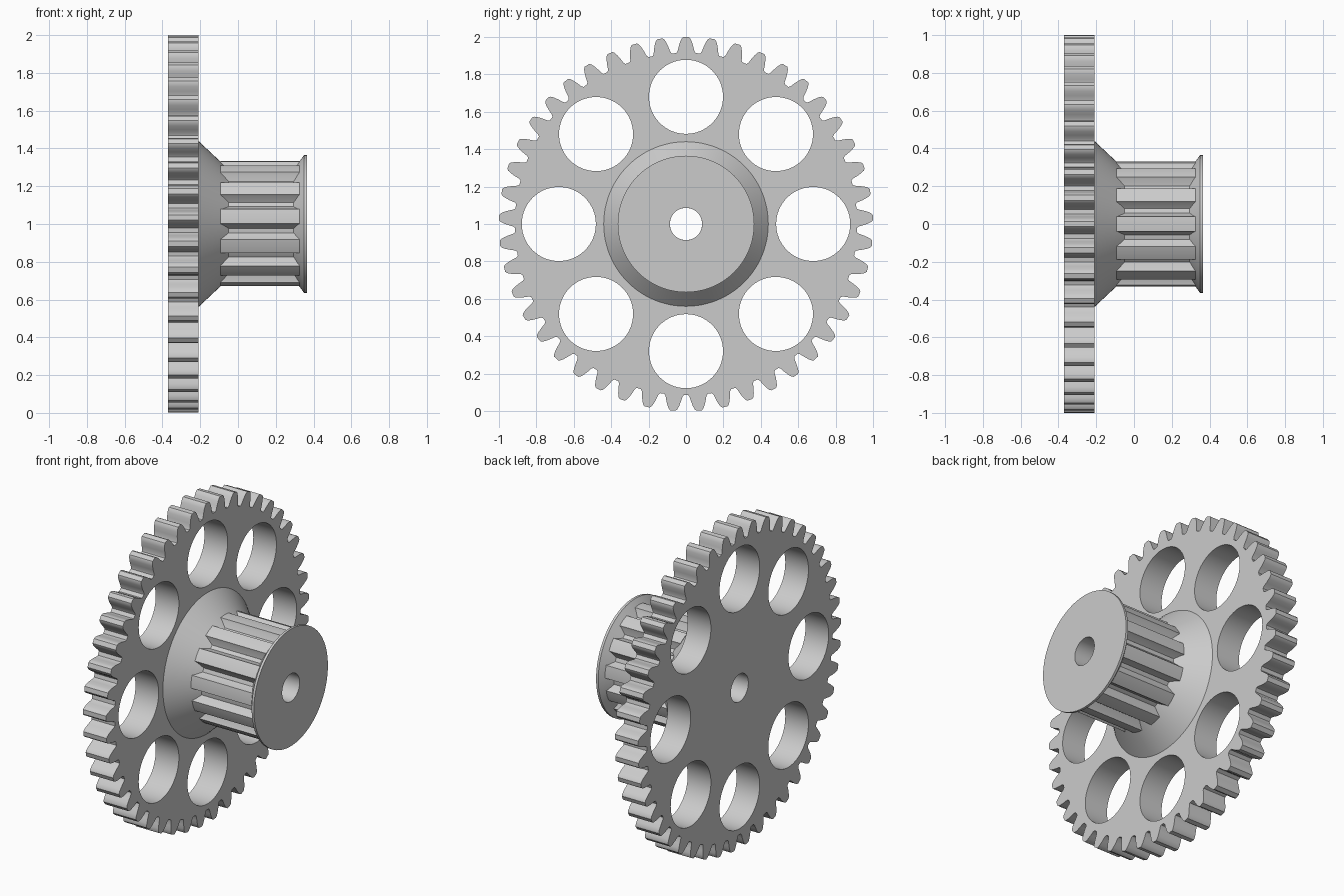
import bpy, bmesh
from math import sin, cos, pi, radians

if "Cube" in bpy.data.objects:
    bpy.data.objects.remove(bpy.data.objects["Cube"])

grey = bpy.data.materials.new("light grey")
grey.diffuse_color = (0.6, 0.6, 0.6, 1)
grey.use_nodes = True
grey.node_tree.nodes["Principled BSDF"].inputs["Base Color"].default_value = grey.diffuse_color

GEAR_X, GEAR_THICK, BORE = -0.37, 0.16, 0.086
GEAR_TEETH, PULLEY_TEETH = 45, 13


def point(x, r, a):
    """Point at radius r and angle a from the top, around the x axle."""
    return (x, r * sin(a), 1 + r * cos(a))


def circle(x, r, n, cy=0.0, cz=0.0):
    return [(x, cy + r * sin(2 * pi * i / n), 1 + cz + r * cos(2 * pi * i / n)) for i in range(n)]


def finish(bm, name):
    bmesh.ops.recalc_face_normals(bm, faces=bm.faces)
    mesh = bpy.data.meshes.new(name)
    bm.to_mesh(mesh)
    bm.free()
    mesh.materials.append(grey)
    obj = bpy.data.objects.new(name, mesh)
    bpy.context.collection.objects.link(obj)
    bpy.ops.object.select_all(action="DESELECT")
    obj.select_set(True)
    bpy.context.view_layer.objects.active = obj
    bpy.ops.object.shade_smooth_by_angle(angle=radians(25))
    return obj


def plate(name, loops, thick):
    """Fill an outline with holes and extrude it along the axle."""
    bm = bmesh.new()
    edges = []
    for loop in loops:
        vs = [bm.verts.new(p) for p in loop]
        edges += [bm.edges.new((vs[i - 1], vs[i])) for i in range(len(vs))]
    bmesh.ops.triangle_fill(bm, use_beauty=True, edges=edges, normal=(1, 0, 0))
    ext = bmesh.ops.extrude_face_region(bm, geom=bm.faces[:], use_keep_orig=True)
    moved = [g for g in ext["geom"] if isinstance(g, bmesh.types.BMVert)]
    bmesh.ops.translate(bm, verts=moved, vec=(thick, 0, 0))
    return finish(bm, name)


def lathe(name, profile, n):
    """Closed ring of (x, radius) points turned around the axle."""
    bm = bmesh.new()
    rings = [[bm.verts.new(p) for p in circle(x, r, n)] for x, r in profile]
    for k in range(len(rings)):
        a, b = rings[k - 1], rings[k]
        for i in range(n):
            bm.faces.new((a[i - 1], a[i], b[i], b[i - 1]))
    return finish(bm, name)


# Spur gear: half tooth as (radius, half width), mirrored and repeated
half = [(0.915, 0.052), (0.925, 0.045), (0.95, 0.039), (0.975, 0.031), (0.992, 0.023), (1.0, 0.014)]
tooth = [(r, -w / r) for r, w in half] + [(r, w / r) for r, w in reversed(half)]
outline = [point(GEAR_X, r, a + 2 * pi * k / GEAR_TEETH) for k in range(GEAR_TEETH) for r, a in tooth]
holes = [circle(GEAR_X, 0.198, 64, 0.68 * sin(k * pi / 4), 0.68 * cos(k * pi / 4)) for k in range(8)]
plate("gear_wheel", [outline, circle(GEAR_X, BORE, 48)] + holes, GEAR_THICK)

# Pulley core: cone, groove floor, flange
lathe("pulley_core", [(-0.21, BORE), (-0.21, 0.44), (-0.05, 0.29), (0.295, 0.29),
                      (0.35, 0.365), (0.365, 0.365), (0.365, BORE)], 96)

# Pulley teeth between the cone and the flange
top, base = 0.042, 0.058
for k in range(PULLEY_TEETH):
    mid = 2 * pi * k / PULLEY_TEETH
    section = [(0.27, -base / 0.29), (0.29, -base / 0.29), (0.32, -top / 0.32), (0.332, -top / 0.36),
               (0.333, 0), (0.332, top / 0.36), (0.32, top / 0.32), (0.29, base / 0.29), (0.27, base / 0.29)]
    plate(f"pulley_tooth_{k + 1}", [[point(-0.092, r, mid + a) for r, a in section]], 0.42)
